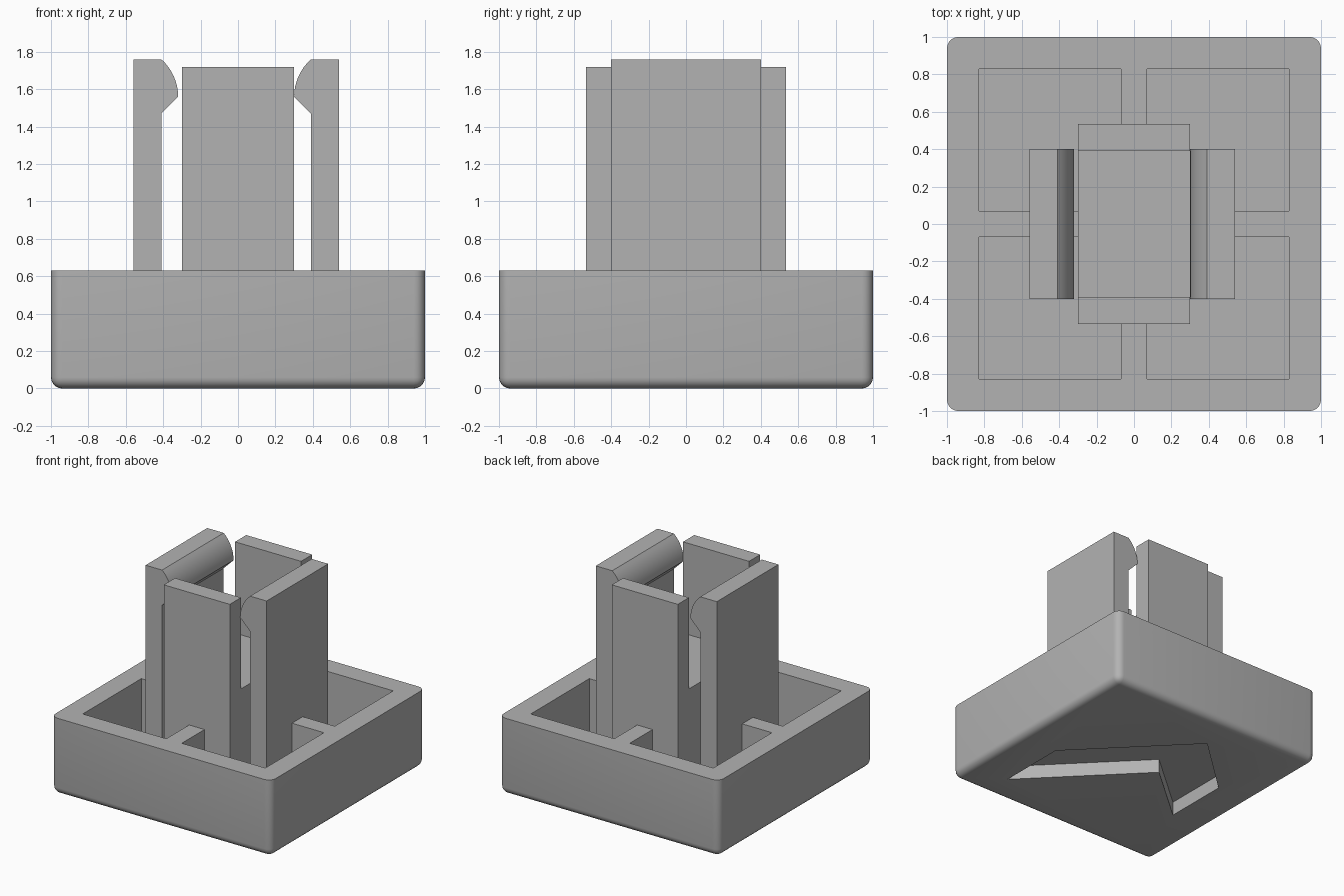
import bpy
import bmesh
import math
from mathutils import Vector

cube = bpy.data.objects.get("Cube")
if cube:
    bpy.data.objects.remove(cube)

grey = bpy.data.materials.new("plain_grey")
grey.use_nodes = True
colour = (0.45, 0.45, 0.45, 1)
grey.diffuse_color = colour
grey.node_tree.nodes["Principled BSDF"].inputs["Base Color"].default_value = colour


def finish(name, bm):
    bmesh.ops.recalc_face_normals(bm, faces=bm.faces)
    mesh = bpy.data.meshes.new(name)
    bm.to_mesh(mesh)
    bm.free()
    obj = bpy.data.objects.new(name, mesh)
    bpy.context.collection.objects.link(obj)
    mesh.materials.append(grey)
    return obj


def activate(obj):
    bpy.ops.object.select_all(action="DESELECT")
    obj.select_set(True)
    bpy.context.view_layer.objects.active = obj


def smooth(obj):
    activate(obj)
    bpy.ops.object.shade_smooth_by_angle(angle=math.radians(30))


def add_box(bm, low, high):
    verts = bmesh.ops.create_cube(bm, size=1)["verts"]
    for v in verts:
        v.co = Vector([high[i] if v.co[i] > 0 else low[i] for i in range(3)])


def add_prism(name, points, place, start, end):
    """Extrude a profile; place(a, b, depth) gives the position of a point."""
    bm = bmesh.new()
    face = bm.faces.new([bm.verts.new(place(a, b, start)) for a, b in points])
    result = bmesh.ops.extrude_face_region(bm, geom=[face])
    shift = Vector(place(0, 0, end)) - Vector(place(0, 0, start))
    moved = [v for v in result["geom"] if isinstance(v, bmesh.types.BMVert)]
    bmesh.ops.translate(bm, verts=moved, vec=shift)
    return finish(name, bm)


def cut(target, cutter):
    cutter.hide_render = True
    mod = target.modifiers.new("cut", "BOOLEAN")
    mod.operation = "DIFFERENCE"
    mod.solver = "EXACT"
    mod.object = cutter
    activate(target)
    bpy.ops.object.modifier_apply(modifier=mod.name)
    bpy.data.objects.remove(cutter)


rim, floor = 0.63, 0.16

# Tray: block with rounded sides and bottom, sharp rim
bm = bmesh.new()
add_box(bm, (-1, -1, 0), (1, 1, rim))
edges = [e for e in bm.edges if min(v.co.z for v in e.verts) < 0.01]
bmesh.ops.bevel(bm, geom=edges, offset=0.06, segments=5, profile=0.5,
                affect="EDGES")
tray = finish("tray", bm)

# Four square pockets that leave a cross of ribs
bm = bmesh.new()
for sx in (-1, 1):
    for sy in (-1, 1):
        xs = sorted((sx * 0.07, sx * 0.83))
        ys = sorted((sy * 0.07, sy * 0.83))
        add_box(bm, (xs[0], ys[0], floor), (xs[1], ys[1], rim + 0.2))
cut(tray, finish("pocket_cutter", bm))

# Bent recess in the underside
tick = [(0.66, -0.74), (0.66, -0.16), (-0.17, 0.68),
        (-0.68, 0.21), (-0.68, -0.34), (-0.17, 0.10)]
cut(tray, add_prism("recess_cutter", tick, lambda a, b, d: (a, b, d), -0.1, 0.115))
smooth(tray)

# Core: solid centre with a taller plate at front and back
core = [(-0.535, floor), (0.535, floor), (0.535, 1.72), (0.39, 1.72),
        (0.39, 0.97), (-0.39, 0.97), (-0.39, 1.72), (-0.535, 1.72)]
add_prism("core_with_plates", core, lambda a, b, d: (d, a, b), -0.30, 0.30)

# Clips: side legs with a rounded hook facing inwards
radius, sweep, steps = 0.267, math.asin(0.2 / 0.267), 8
arc = []
for i in range(steps + 1):
    t = sweep * i / steps
    arc.append((0.31 + radius - radius * math.cos(t), 1.56 + radius * math.sin(t)))
clip = [(0.55, floor), (0.40, floor), (0.40, 1.47)] + arc + [(0.55, 1.76)]
for name, side in (("left_clip", 1), ("right_clip", -1)):
    smooth(add_prism(name, clip, lambda a, b, d: (side * a - 0.01, d, b), -0.40, 0.40))
